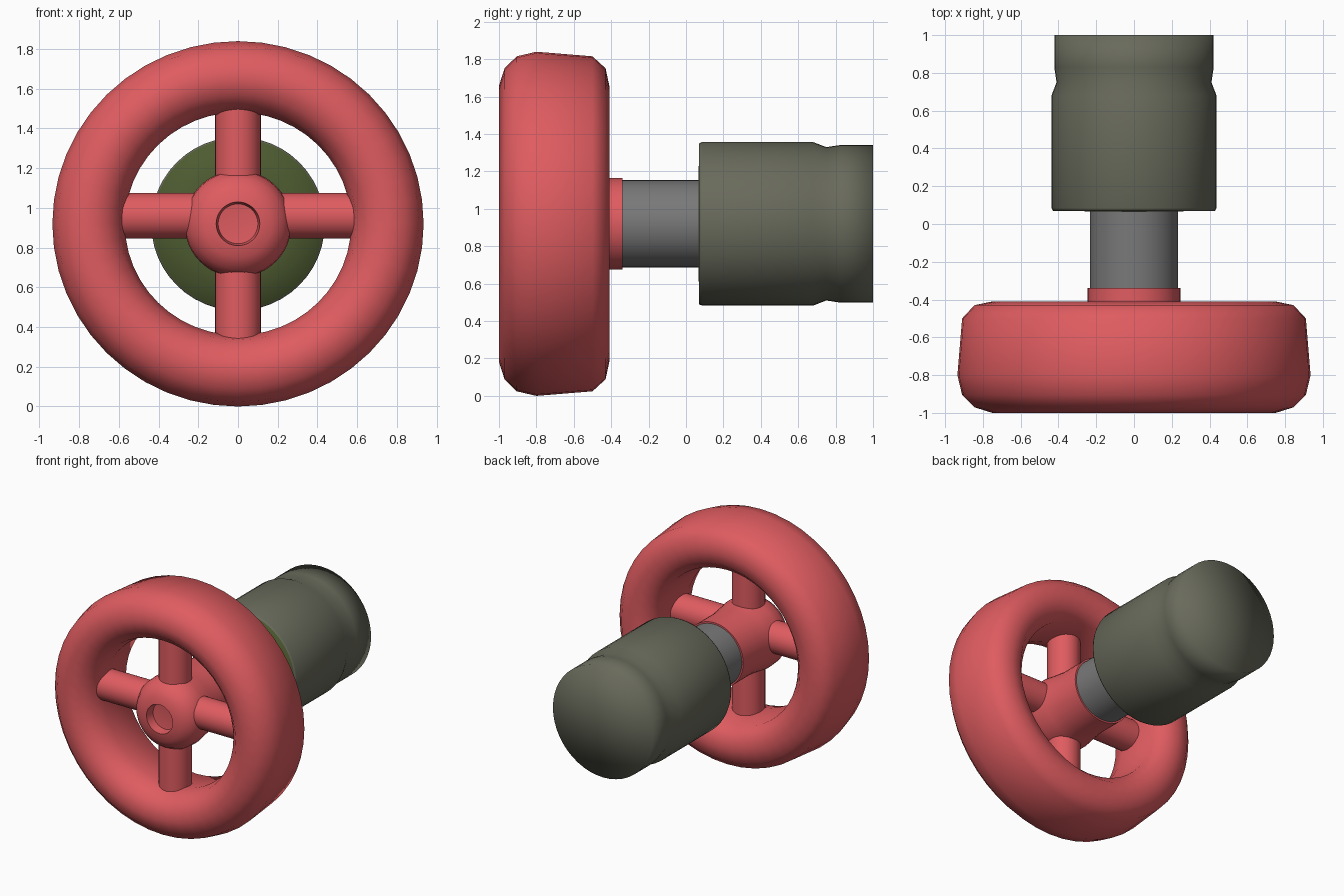
import bpy, bmesh, math
from mathutils import Matrix, Vector

if "Cube" in bpy.data.objects:
    bpy.data.objects.remove(bpy.data.objects["Cube"])

CZ = 0.92  # height of the common axis


def material(name, color):
    m = bpy.data.materials.new(name)
    m.diffuse_color = (*color, 1)
    m.use_nodes = True
    m.node_tree.nodes["Principled BSDF"].inputs["Base Color"].default_value = m.diffuse_color
    return m


RED = material("red", (0.74, 0.107, 0.118))
GRAY = material("gray", (0.19, 0.19, 0.19))
OLIVE = material("olive_gray", (0.14, 0.145, 0.105))
GREEN = material("dark_green", (0.075, 0.105, 0.03))


def finish(name, bm, mats, angle):
    bmesh.ops.recalc_face_normals(bm, faces=bm.faces)
    me = bpy.data.meshes.new(name)
    bm.to_mesh(me)
    bm.free()
    for m in mats:
        me.materials.append(m)
    ob = bpy.data.objects.new(name, me)
    bpy.context.collection.objects.link(ob)
    bpy.ops.object.select_all(action='DESELECT')
    ob.select_set(True)
    bpy.context.view_layer.objects.active = ob
    bpy.ops.object.shade_smooth_by_angle(angle=math.radians(angle))
    return ob


def lathe(name, profile, mats, closed=False, segs=48, zscale=1.0, angle=40, rule=None):
    """Spin (radius, y) points about the y axis through height CZ."""
    bm = bmesh.new()
    vs = [bm.verts.new((r, y, 0)) for r, y in profile]
    edges = [bm.edges.new(p) for p in zip(vs, vs[1:])]
    if closed:
        edges.append(bm.edges.new((vs[-1], vs[0])))
    bmesh.ops.spin(bm, geom=vs + edges, cent=(0, 0, 0), axis=(0, 1, 0),
                   angle=math.tau, steps=segs, use_duplicate=False)
    bmesh.ops.remove_doubles(bm, verts=bm.verts, dist=1e-4)
    for v in bm.verts:
        v.co.z = v.co.z * zscale + CZ
    if rule:
        for f in bm.faces:
            f.material_index = rule(f.calc_center_median())
    return finish(name, bm, mats, angle)


# Thick handwheel rim
lathe("wheel_rim", [(0.75, -1), (0.845, -0.97), (0.91, -0.905), (0.935, -0.8),
                    (0.91, -0.5), (0.845, -0.43), (0.75, -0.41), (0.66, -0.43),
                    (0.595, -0.5), (0.57, -0.8), (0.595, -0.905), (0.66, -0.97)],
      [RED], closed=True, zscale=0.984, angle=60)

# Hub with a rounded nose and a recessed hole
lathe("wheel_hub", [(0, -0.87), (0.10, -0.88), (0.11, -0.945), (0.17, -0.935),
                    (0.23, -0.895), (0.265, -0.83), (0.27, -0.75), (0.255, -0.65),
                    (0.245, -0.56), (0.245, -0.34), (0, -0.34)], [RED])

# Four round spokes
for name, direction, z in (("spoke_right", (1, 0, 0), 0.96), ("spoke_left", (-1, 0, 0), 0.96),
                           ("spoke_top", (0, 0, 1), CZ), ("spoke_bottom", (0, 0, -1), CZ)):
    d = Vector(direction)
    bm = bmesh.new()
    rot = d.to_track_quat('Z', 'Y').to_matrix().to_4x4()
    place = Matrix.Translation(Vector((0, -0.755, z)) + d * 0.39)
    bmesh.ops.create_cone(bm, cap_ends=True, segments=32, radius1=0.115,
                          radius2=0.115, depth=0.56, matrix=place @ rot)
    finish(name, bm, [RED], 40)

# Stem
lathe("stem", [(0, -0.36), (0.233, -0.36), (0.233, 0.09), (0, 0.09)], [GRAY])

# Valve body: green front face, softly shaded grooved barrel
lathe("valve_body", [(0, 0.065), (0.23, 0.067), (0.43, 0.07), (0.437, 0.085), (0.437, 0.68),
                     (0.41, 0.75), (0.422, 0.83), (0.422, 1.0), (0, 1.0)],
      [OLIVE, GREEN], angle=180, rule=lambda c: 1 if c.y < 0.075 else 0)
